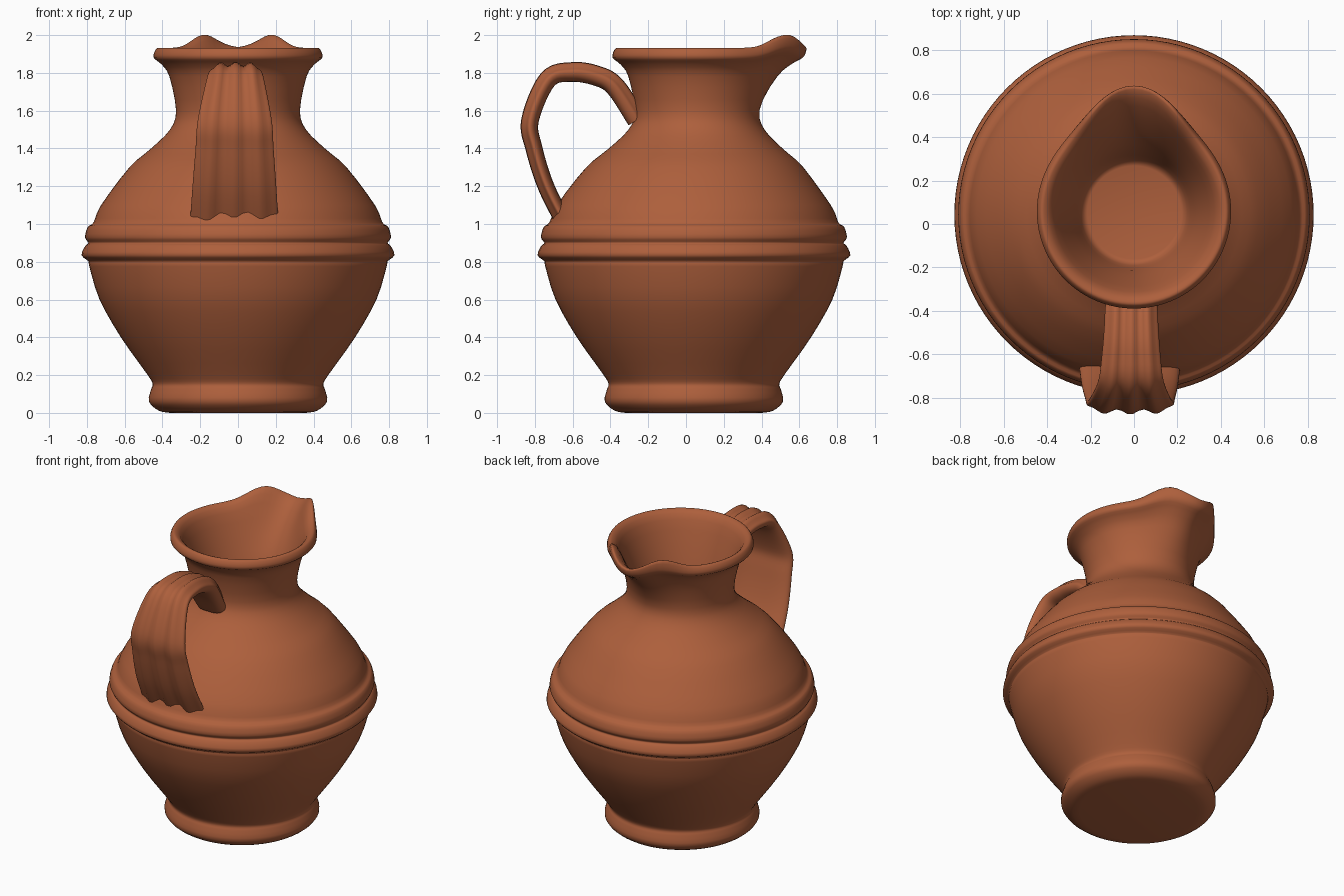
import bpy, bmesh, math
from mathutils import Vector

if "Cube" in bpy.data.objects:
    bpy.data.objects.remove(bpy.data.objects["Cube"])

clay = bpy.data.materials.new("terracotta")
clay.diffuse_color = (0.42, 0.115, 0.045, 1)
clay.use_nodes = True
clay.node_tree.nodes["Principled BSDF"].inputs["Base Color"].default_value = clay.diffuse_color


def make_object(name, rings):
    # skin closed rings of equal length and cap both ends
    bm = bmesh.new()
    loops = [[bm.verts.new(p) for p in ring] for ring in rings]
    n = len(loops[0])
    for a, b in zip(loops, loops[1:]):
        for i in range(n):
            j = (i + 1) % n
            bm.faces.new((a[i], a[j], b[j], b[i]))
    bm.faces.new(loops[0])
    bm.faces.new(loops[-1])
    bmesh.ops.recalc_face_normals(bm, faces=bm.faces)
    mesh = bpy.data.meshes.new(name)
    bm.to_mesh(mesh)
    bm.free()
    mesh.materials.append(clay)
    ob = bpy.data.objects.new(name, mesh)
    bpy.context.collection.objects.link(ob)
    bpy.ops.object.select_all(action='DESELECT')
    ob.select_set(True)
    bpy.context.view_layer.objects.active = ob
    bpy.ops.object.shade_smooth_by_angle(angle=math.radians(60))


def spline(points, steps):
    # smooth curve through the given points
    out, last = [], len(points) - 1
    for i in range(last):
        q = [points[max(0, min(last, i + d))] for d in (-1, 0, 1, 2)]
        for s in range(steps):
            t = s / steps
            out.append([0.5 * (2 * b + (c - a) * t + (2 * a - 5 * b + 4 * c - d) * t * t
                               + (3 * b - a - 3 * c + d) * t ** 3) for a, b, c, d in zip(*q)])
    return out + [list(points[-1])]


# jug body: (radius, height), outside upward then down inside the neck
profile = [
    (0.36, 0.0), (0.42, 0.012), (0.472, 0.06), (0.46, 0.125), (0.452, 0.155),
    (0.485, 0.21), (0.62, 0.4), (0.733, 0.6), (0.787, 0.775), (0.792, 0.803),
    (0.828, 0.835), (0.808, 0.885), (0.792, 0.9), (0.81, 0.93), (0.795, 0.985),
    (0.765, 1.008), (0.725, 1.1), (0.575, 1.3), (0.46, 1.4), (0.36, 1.5),
    (0.328, 1.6), (0.363, 1.78), (0.405, 1.845), (0.446, 1.88), (0.438, 1.92),
    (0.415, 1.93), (0.37, 1.88), (0.295, 1.66), (0.245, 1.48), (0.215, 1.45),
]
SEG = 96
rings = []
for r, z in spline(profile, 3):
    cy = 0.042 + 0.016 * min(1, max(0, (z - 1.2) / 0.35))
    s = min(1, max(0, (z - 1.57) / 0.36)) ** 1.6     # spout grows towards the rim
    ring = []
    for i in range(SEG):
        a = 2 * math.pi * i / SEG
        phi = math.degrees(min(a, 2 * math.pi - a))
        rad = r + 0.148 * s * math.exp(-0.5 * (phi / 19) ** 2)
        width = 12 if phi < 20 else 16
        lift = 0.07 * s ** 2 * math.exp(-((phi - 20) / width) ** 2)
        ring.append((rad * math.sin(a), cy + rad * math.cos(a), max(0, z + lift)))
    rings.append(ring)
make_object("jug_body", rings)

# strap handle: (y, z, half width) from shoulder over to neck
path = [
    (-0.64, 1.0, 0.235), (-0.74, 1.2, 0.222), (-0.803, 1.4, 0.207),
    (-0.824, 1.55, 0.196), (-0.73, 1.765, 0.152), (-0.6, 1.803, 0.135),
    (-0.47, 1.782, 0.125), (-0.375, 1.725, 0.12), (-0.26, 1.55, 0.10),
]
pts = spline(path, 6)
COLS = 24
rings = []
for i, (y, z, w) in enumerate(pts):
    a, b = pts[max(0, i - 1)], pts[min(len(pts) - 1, i + 1)]
    t = Vector((0, b[0] - a[0], b[1] - a[1])).normalized()
    out = Vector((0, -t.z, t.y))       # points away from the loop
    h = 0.042 + 0.01 * min(1, 1.5 * i / len(pts)) ** 2
    ring = []
    for side in (1, -1):
        for c in range(COLS):
            u = -math.cos(math.pi * (c + 0.5) / COLS) * side
            edge = (1 - u ** 4) ** 0.5
            # shallow ribs along the outer face
            rib = 0.012 * math.cos(3.3 * math.pi * u) - 0.006 if side > 0 else 0
            ring.append(Vector((-0.02 + 0.07 * (0.235 - w) ** 1.0 + u * w, y, z))
                        + out * (side * h + rib) * edge)
    rings.append(ring)
make_object("handle", rings)
